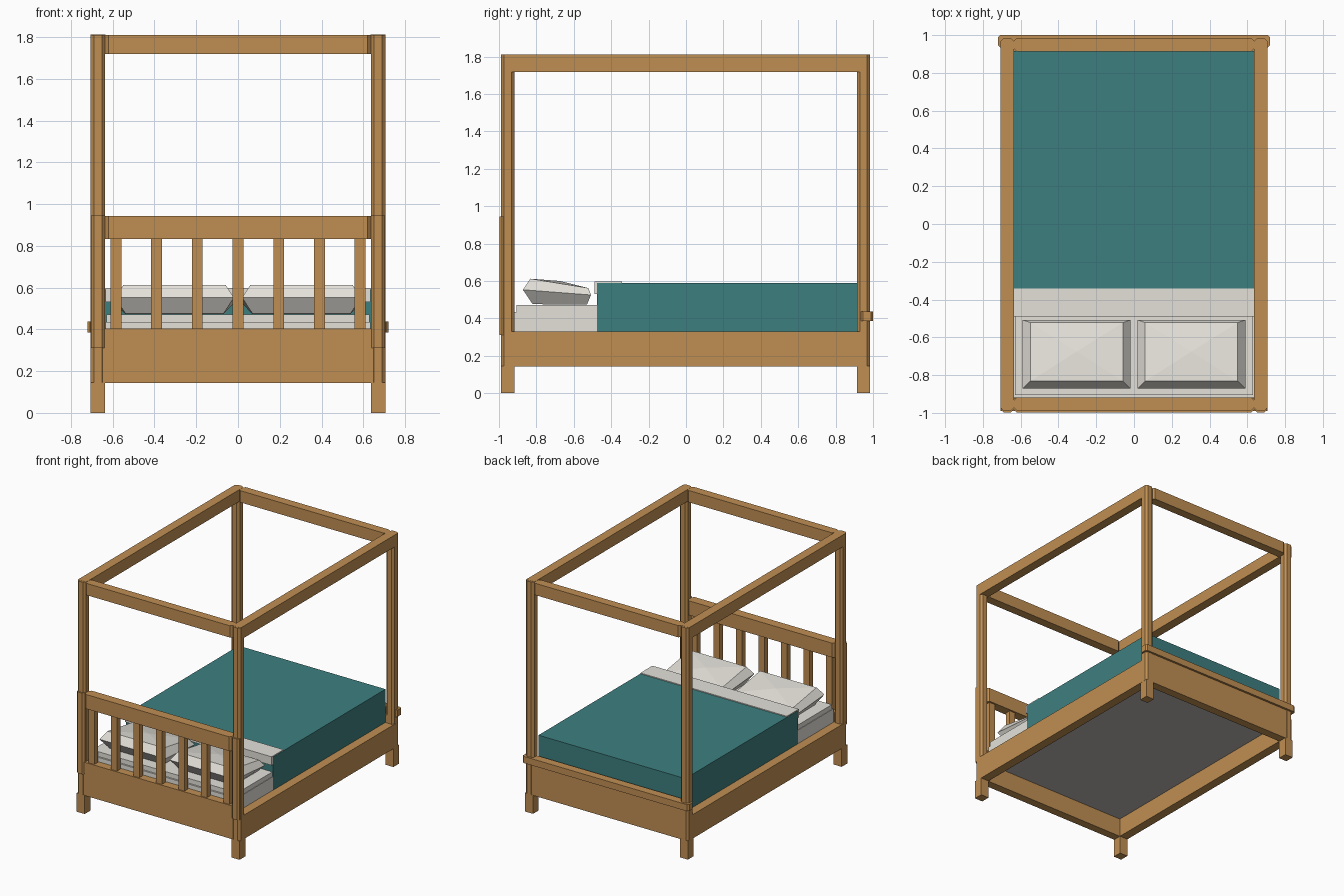
import bpy, bmesh

if "Cube" in bpy.data.objects:
    bpy.data.objects.remove(bpy.data.objects["Cube"])


def material(name, rgb):
    m = bpy.data.materials.new(name)
    m.diffuse_color = (*rgb, 1)
    m.use_nodes = True
    m.node_tree.nodes["Principled BSDF"].inputs["Base Color"].default_value = m.diffuse_color
    return m


WOOD = material("oak wood", (0.53, 0.275, 0.087))
TEAL = material("teal blanket", (0.048, 0.212, 0.213))
LINEN = material("white linen", (0.78, 0.755, 0.70))
BASE = material("grey base", (0.50, 0.48, 0.45))


def finish(name, bm, mat):
    bmesh.ops.recalc_face_normals(bm, faces=bm.faces)
    me = bpy.data.meshes.new(name)
    bm.to_mesh(me)
    bm.free()
    me.materials.append(mat)
    ob = bpy.data.objects.new(name, me)
    bpy.context.collection.objects.link(ob)
    return ob


def box(name, x, y, z, mat=WOOD, bevel=0.0):
    """Box from (min, max) ranges; bevel chamfers the vertical edges."""
    bm = bmesh.new()
    bmesh.ops.create_cube(bm, size=1)
    for v in bm.verts:
        v.co = [r[0] if c < 0 else r[1] for c, r in zip(v.co, (x, y, z))]
    if bevel:
        edges = [e for e in bm.edges
                 if abs(e.verts[0].co.z - e.verts[1].co.z) > 1e-4]
        bmesh.ops.bevel(bm, geom=edges, offset=bevel, segments=1, affect='EDGES')
    return finish(name, bm, mat)


# Posts and legs at the four corners, side rails
for s, side in ((-1, "left"), (1, "right")):
    def xr(a, b):
        return tuple(sorted((s * a, s * b)))
    for y, end in (((-0.989, -0.918), "head"), ((0.914, 0.985), "foot")):
        box(f"{end}_leg_{side}", xr(0.636, 0.706), y, (0, 0.146))
        box(f"{end}_post_{side}", xr(0.636, 0.706), y, (0.142, 1.81), bevel=0.016)
    box(f"headboard_post_{side}", xr(0.638, 0.704), (-0.998, -0.925), (0.31, 0.945),
        bevel=0.014)
    box(f"side_rail_{side}", xr(0.635, 0.7065), (-0.973, 0.969), (0.143, 0.33))
    box(f"canopy_side_rail_{side}", xr(0.634, 0.7065), (-0.973, 0.969), (1.718, 1.811))

# Canopy end rails with chamfered ends
box("canopy_head_rail", (-0.637, 0.637), (-0.988, -0.918), (1.718, 1.81), bevel=0.016)
box("canopy_foot_rail", (-0.637, 0.637), (0.914, 0.984), (1.718, 1.81), bevel=0.016)

# Headboard with slats
box("head_rail", (-0.65, 0.65), (-0.986, -0.92), (0.143, 0.33))
box("headboard_lower_panel", (-0.64, 0.64), (-0.989, -0.925), (0.32, 0.405))
box("headboard_top_rail", (-0.637, 0.637), (-0.997, -0.922), (0.832, 0.944), bevel=0.016)
for i in range(7):
    x = (i - 3) * 0.195
    box(f"headboard_slat_{i}", (x - 0.026, x + 0.026), (-0.98, -0.935), (0.4, 0.84))

# Footboard with cap
box("foot_panel", (-0.65, 0.65), (0.916, 0.983), (0.143, 0.39))
box("foot_cap", (-0.72, 0.72), (0.935, 1.0), (0.385, 0.437), bevel=0.012)

# Base, mattress, bedding
box("slat_base", (-0.638, 0.638), (-0.921, 0.921), (0.29, 0.325), BASE)
box("mattress", (-0.634, 0.634), (-0.918, 0.9), (0.32, 0.435), LINEN)
box("mattress_top", (-0.63, 0.63), (-0.905, 0.9), (0.43, 0.472), LINEN)
box("blanket", (-0.636, 0.636), (-0.475, 0.917), (0.325, 0.59), TEAL)
box("sheet_fold", (-0.634, 0.634), (-0.49, -0.342), (0.57, 0.597), LINEN)
box("sheet_fold_hem", (-0.634, 0.634), (-0.49, -0.472), (0.53, 0.59), LINEN)

# Tilted pillows: three rectangular rings and a slightly raised centre
RINGS = ((0.235, -0.82, 0.476, -0.53, 0.473),
         (0.285, -0.872, 0.553, -0.508, 0.525),
         (0.245, -0.832, 0.612, -0.522, 0.562))
for s, side in ((-1, "left"), (1, "right")):
    bm = bmesh.new()
    cx = s * 0.304
    rings = [[bm.verts.new(p) for p in ((cx - h, y0, z0), (cx + h, y0, z0),
                                        (cx + h, y1, z1), (cx - h, y1, z1))]
             for h, y0, z0, y1, z1 in RINGS]
    bm.faces.new(rings[0])
    for a, b in zip(rings, rings[1:]):
        for i in range(4):
            j = (i + 1) % 4
            bm.faces.new((a[i], a[j], b[j], b[i]))
    top = bm.verts.new((cx, -0.675, 0.6))
    for i in range(4):
        bm.faces.new((rings[2][i], rings[2][(i + 1) % 4], top))
    finish(f"pillow_{side}", bm, LINEN)
